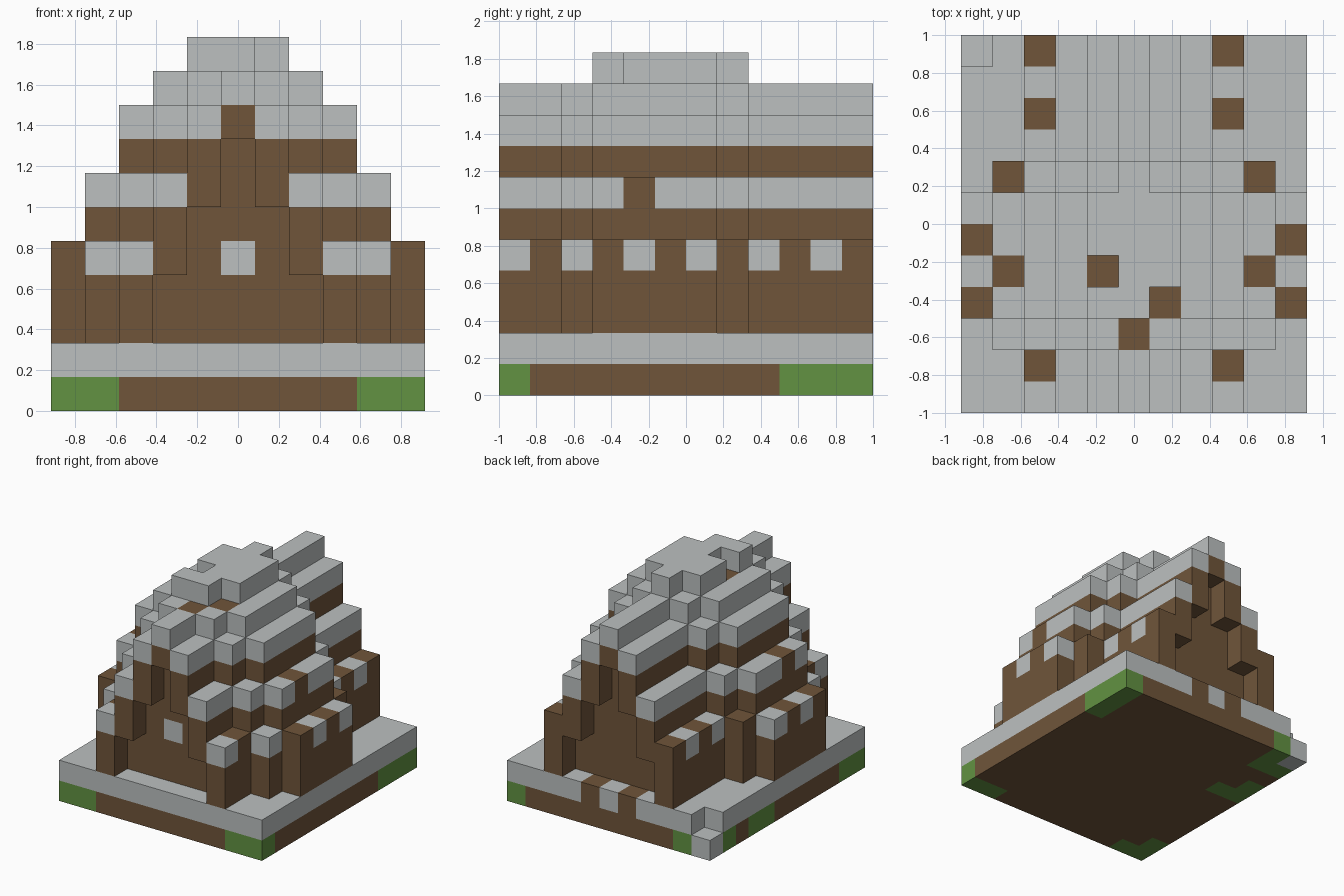
import bpy, bmesh
from mathutils import Vector

cube = bpy.data.objects.get("Cube")
if cube:
    bpy.data.objects.remove(cube, do_unlink=True)

S = 1 / 6                      # block size
NX, NY, MID = 11, 12, 5        # plot size in blocks, ridge column


def make_material(name, rgb):
    mat = bpy.data.materials.new(name)
    mat.use_nodes = True
    mat.diffuse_color = (*rgb, 1)
    mat.node_tree.nodes["Principled BSDF"].inputs["Base Color"].default_value = (*rgb, 1)
    return mat


wood = make_material("brown_wood", (0.162, 0.091, 0.042))
snow = make_material("grey_snow", (0.503, 0.527, 0.527))
green = make_material("green_grass", (0.122, 0.287, 0.054))
part_material = {"soil": wood, "grass": green, "ground_snow": snow, "doorstep_logs": wood,
                 "timber_house": wood, "roof_snow": snow, "window": snow}

blocks = {}                    # (column, row, level) -> part name

# Ground: soil with grass patches, covered by a layer of snow
grass = {(0, 0), (1, 0), (0, 1), (9, 0), (10, 0), (10, 9), (10, 10), (10, 11),
         (0, 7), (1, 7), (0, 8), (0, 10), (1, 10), (1, 11)}
for i in range(NX):
    for j in range(NY):
        blocks[i, j, 0] = "grass" if (i, j) in grass else "soil"
        blocks[i, j, 1] = "ground_snow"

# Sunken snowy corner and bare logs at the back step
blocks[0, 11, 0] = "ground_snow"
del blocks[0, 11, 1]
for i in (MID - 1, MID + 1):
    blocks[i, 11, 1] = "doorstep_logs"

# House: stepped gable roof whose sides bulge out around the middle rows
bulge = [0, 0, 1, 2, 2, 2, 2, 1, 0, 0, 0, 0]
roof_top = {3: 4, 2: 6, 1: 8, 0: 9}            # steps from the ridge -> top level
eave_bottom = {3: 2, 2: 4, 1: 6, 0: 8}         # underside of the gable overhangs
ridge_gaps = {(5, 2), (6, 3), (4, 4)}          # missing ridge snow
bare_tops = {(1, 4), (9, 4)}
for j, out in enumerate(bulge):
    for i in range(NX):
        step = abs(i - MID) - out
        if step > 3:
            continue
        top = roof_top.get(step, 10)
        bare = (i, j) in bare_tops or (step == 3 and j % 2 == 1)
        if (i, j) in ridge_gaps:
            top, bare = 9, True
        bottom = eave_bottom[step] if j in (0, NY - 1) else 2
        for k in range(bottom, top + 1):
            blocks[i, j, k] = "roof_snow" if k == top and not bare else "timber_house"

# Single window in the recessed front wall
blocks[MID, 1, 4] = "window"


def build_part(name):
    """Make one mesh from the exposed faces of every block in a part."""
    bm = bmesh.new()
    corners = {}

    def corner(p):
        key = tuple(p)
        if key not in corners:
            corners[key] = bm.verts.new(((p[0] - NX / 2) * S, (p[1] - NY / 2) * S, p[2] * S))
        return corners[key]

    for cell, part in blocks.items():
        if part != name:
            continue
        for axis in range(3):
            u, v = Vector((0, 0, 0)), Vector((0, 0, 0))
            u[(axis + 1) % 3] = v[(axis + 2) % 3] = 1
            for side in (0, 1):
                neighbour = list(cell)
                neighbour[axis] += 2 * side - 1
                if tuple(neighbour) in blocks:
                    continue
                base = Vector(cell)
                base[axis] += side
                quad = [base, base + u, base + u + v, base + v]
                if not side:
                    quad.reverse()
                bm.faces.new([corner(p) for p in quad])
    mesh = bpy.data.meshes.new(name)
    bm.to_mesh(mesh)
    bm.free()
    mesh.materials.append(part_material[name])
    bpy.context.collection.objects.link(bpy.data.objects.new(name, mesh))


for part_name in part_material:
    build_part(part_name)
